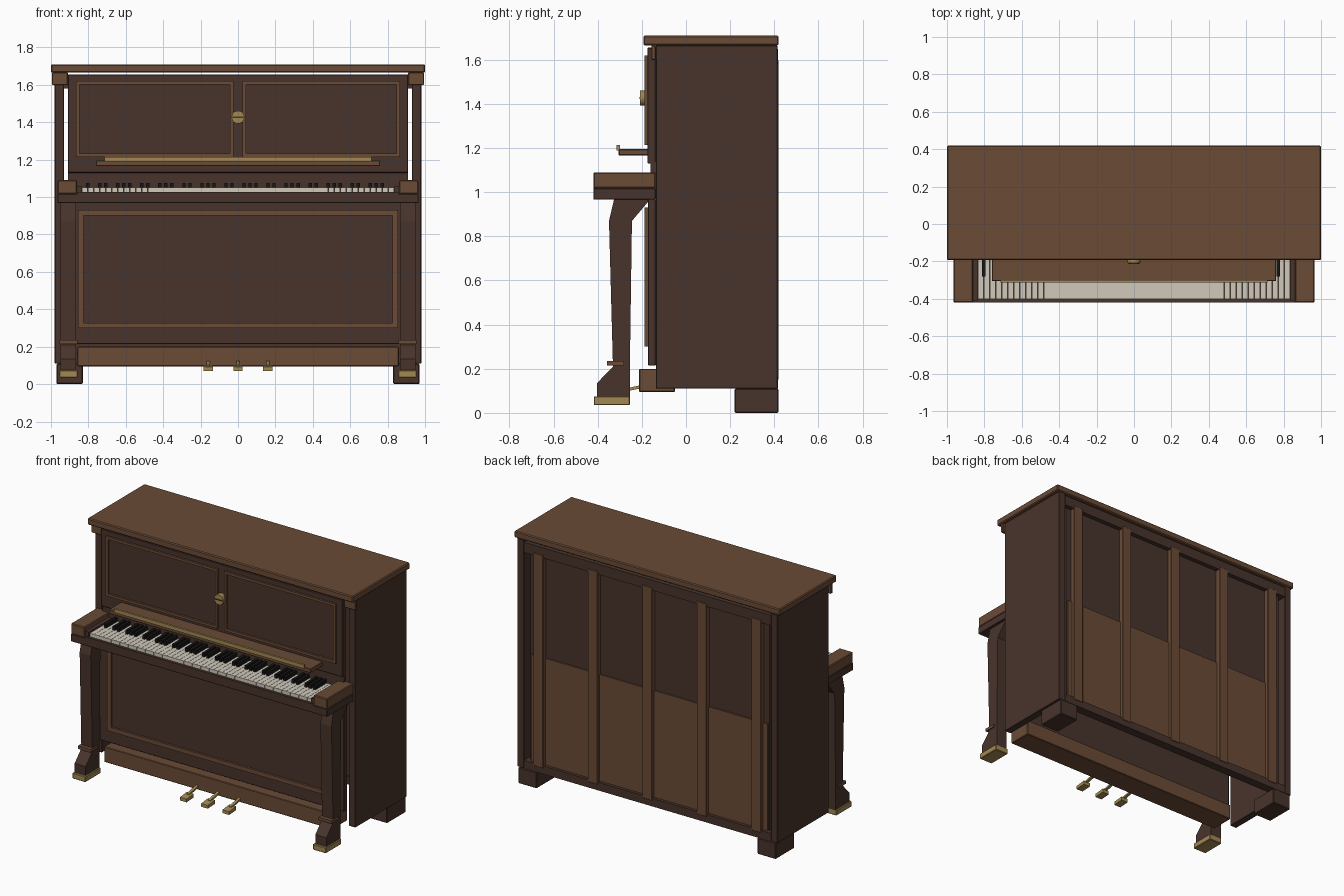
import bpy, bmesh
from mathutils import Matrix, Vector

if "Cube" in bpy.data.objects:
    bpy.data.objects.remove(bpy.data.objects["Cube"])


def mat(name, rgb):
    m = bpy.data.materials.new(name)
    m.diffuse_color = (*rgb, 1)
    m.use_nodes = True
    m.node_tree.nodes["Principled BSDF"].inputs["Base Color"].default_value = m.diffuse_color
    return m


DARK = mat("dark_wood", (0.065, 0.034, 0.025))
WOOD = mat("light_wood", (0.144, 0.07, 0.037))
BRASS = mat("brass", (0.36, 0.25, 0.085))
IVORY = mat("key_white", (0.64, 0.59, 0.50))
BLACK = mat("key_black", (0.008, 0.008, 0.008))


def finish(name, bm, m, bevel=0.0):
    bmesh.ops.recalc_face_normals(bm, faces=bm.faces)
    me = bpy.data.meshes.new(name)
    bm.to_mesh(me)
    bm.free()
    me.materials.append(m)
    ob = bpy.data.objects.new(name, me)
    bpy.context.collection.objects.link(ob)
    if bevel:
        b = ob.modifiers.new("edge", "BEVEL")
        b.width, b.segments = bevel, 1
    return ob


def boxes(name, m, items, bevel=0.0):
    """One object from boxes given as (x0, x1, y0, y1, z0, z1)."""
    bm = bmesh.new()
    for x0, x1, y0, y1, z0, z1 in items:
        c = Vector((x0 + x1, y0 + y1, z0 + z1)) / 2
        M = Matrix.Translation(c) @ Matrix.Diagonal((x1 - x0, y1 - y0, z1 - z0, 1))
        bmesh.ops.create_cube(bm, size=1, matrix=M)
    return finish(name, bm, m, bevel)


def pair(name, m, box, bevel=0.0):
    """The same box on both sides of x = 0."""
    x0, x1, *r = box
    boxes("right_" + name, m, [box], bevel)
    boxes("left_" + name, m, [(-x1, -x0, *r)], bevel)


def extrude_x(name, m, profile, x0, x1):
    """Prism from a (y, z) profile."""
    bm = bmesh.new()
    f = bm.faces.new([bm.verts.new((x0, y, z)) for y, z in profile])
    g = bmesh.ops.extrude_face_region(bm, geom=[f])["geom"]
    bmesh.ops.translate(bm, vec=(x1 - x0, 0, 0),
                        verts=[v for v in g if isinstance(v, bmesh.types.BMVert)])
    return finish(name, bm, m)


def frame(name, x0, x1, z0, z1, w, y0, y1):
    """Rectangular moulding on a front panel."""
    boxes(name, WOOD, [(x0, x1, y0, y1, z1 - w, z1), (x0, x1, y0, y1, z0, z0 + w),
                       (x0, x0 + w, y0, y1, z0 + w, z1 - w),
                       (x1 - w, x1, y0, y1, z0 + w, z1 - w)])


# case: lid, sides, lid corner blocks, rear feet
boxes("lid", WOOD, [(-1, 1, -0.193, 0.42, 1.665, 1.71)], 0.006)
pair("side", DARK, (0.93, 0.98, -0.137, 0.415, 0.11, 1.665), 0.003)
pair("corner_block", WOOD, (0.91, 0.995, -0.157, -0.137, 1.60, 1.665), 0.003)
pair("rear_foot", DARK, (0.83, 0.97, 0.22, 0.42, 0, 0.11), 0.005)

# front panels with mouldings
boxes("upper_panel", DARK, [(-0.91, 0.91, -0.175, -0.137, 1.13, 1.655)], 0.003)
frame("upper_left_moulding", -0.865, -0.025, 1.215, 1.62, 0.017, -0.188, -0.17)
frame("upper_right_moulding", 0.025, 0.865, 1.215, 1.62, 0.017, -0.188, -0.17)
boxes("fallboard", DARK, [(-0.91, 0.91, -0.16, -0.137, 1.0, 1.14)])
boxes("lower_panel", DARK, [(-0.92, 0.92, -0.173, -0.137, 0.215, 0.97)], 0.003)
frame("lower_moulding", -0.855, 0.855, 0.30, 0.93, 0.028, -0.187, -0.17)
boxes("toe_board", WOOD, [(-0.86, 0.86, -0.213, -0.05, 0.095, 0.2)], 0.004)

# round brass lock plate with a slot bar
bm = bmesh.new()
bmesh.ops.create_cone(bm, cap_ends=True, segments=24, radius1=0.034, radius2=0.034, depth=0.035,
                      matrix=Matrix.Translation((0, -0.191, 1.427)) @ Matrix.Rotation(1.5708, 4, 'X'))
finish("lock_plate", bm, BRASS)
boxes("lock_slot", DARK, [(-0.03, 0.03, -0.213, -0.2, 1.424, 1.43)])

# music shelf and brass ledge
boxes("music_shelf", WOOD, [(-0.76, 0.76, -0.305, -0.17, 1.167, 1.195)], 0.003)
boxes("music_ledge", BRASS, [(-0.715, 0.715, -0.314, -0.3, 1.19, 1.215)])

# key bed, arms, end blocks and key slip
boxes("key_bed", DARK, [(-0.965, 0.965, -0.42, -0.137, 0.967, 1.018)], 0.003)
pair("key_arm", WOOD, (0.862, 0.965, -0.42, -0.137, 1.018, 1.09), 0.005)
pair("key_end_block", DARK, (0.837, 0.862, -0.41, -0.15, 1.015, 1.06))
boxes("key_slip", DARK, [(-0.862, 0.862, -0.42, -0.402, 1.01, 1.027)])

# 52 white and 36 black keys
N, X0 = 52, -0.835
P = -2 * X0 / N
boxes("white_keys", IVORY, [(X0 + i * P + 0.0008, X0 + (i + 1) * P - 0.0008, -0.401, -0.155, 1.018, 1.05)
                            for i in range(N)])
boxes("black_keys", BLACK, [(X0 + i * P - 0.009, X0 + i * P + 0.009, -0.282, -0.155, 1.04, 1.076)
                            for i in range(1, N) if (i - 1) % 7 in (0, 2, 3, 5, 6)])

# front legs: bracketed post, collar, flared foot, brass cap
LEG = [(-0.326, 0.968), (-0.349, 0.87), (-0.331, 0.21), (-0.403, 0.135), (-0.403, 0.07),
       (-0.254, 0.07), (-0.254, 0.235), (-0.245, 0.87), (-0.173, 0.955), (-0.173, 0.968)]
for side, s in (("left", -1), ("right", 1)):
    extrude_x(side + "_front_leg", DARK, LEG, s * 0.865, s * 0.948)
pair("leg_collar", WOOD, (0.858, 0.955, -0.358, -0.28, 0.215, 0.235))
pair("leg_cap", BRASS, (0.856, 0.955, -0.418, -0.254, 0.035, 0.075), 0.004)

# pedals: pad and sloping rod
PAD = [(-0.36, 0.07), (-0.36, 0.092), (-0.285, 0.1), (-0.285, 0.074)]
ROD = [(-0.31, 0.09), (-0.31, 0.102), (-0.2, 0.127), (-0.2, 0.112)]
for label, x in (("left", -0.16), ("middle", 0), ("right", 0.16)):
    extrude_x(label + "_pedal", BRASS, PAD, x - 0.025, x + 0.025)
    extrude_x(label + "_pedal_rod", BRASS, ROD, x - 0.009, x + 0.009)

# back: boards, rails and five posts
boxes("back_board", DARK, [(-0.9, 0.9, 0.365, 0.385, 0.14, 1.64)])
boxes("soundboard", WOOD, [(-0.89, 0.89, 0.38, 0.395, 0.14, 0.89)])
boxes("back_top_rail", DARK, [(-0.93, 0.93, 0.355, 0.416, 1.58, 1.65)])
boxes("back_bottom_rail", DARK, [(-0.93, 0.93, 0.355, 0.416, 0.11, 0.165)])
boxes("back_posts", WOOD, [(x - 0.037, x + 0.037, 0.375, 0.419, 0.15, 1.6)
                           for x in (-0.82, -0.41, 0, 0.41, 0.82)], 0.003)
